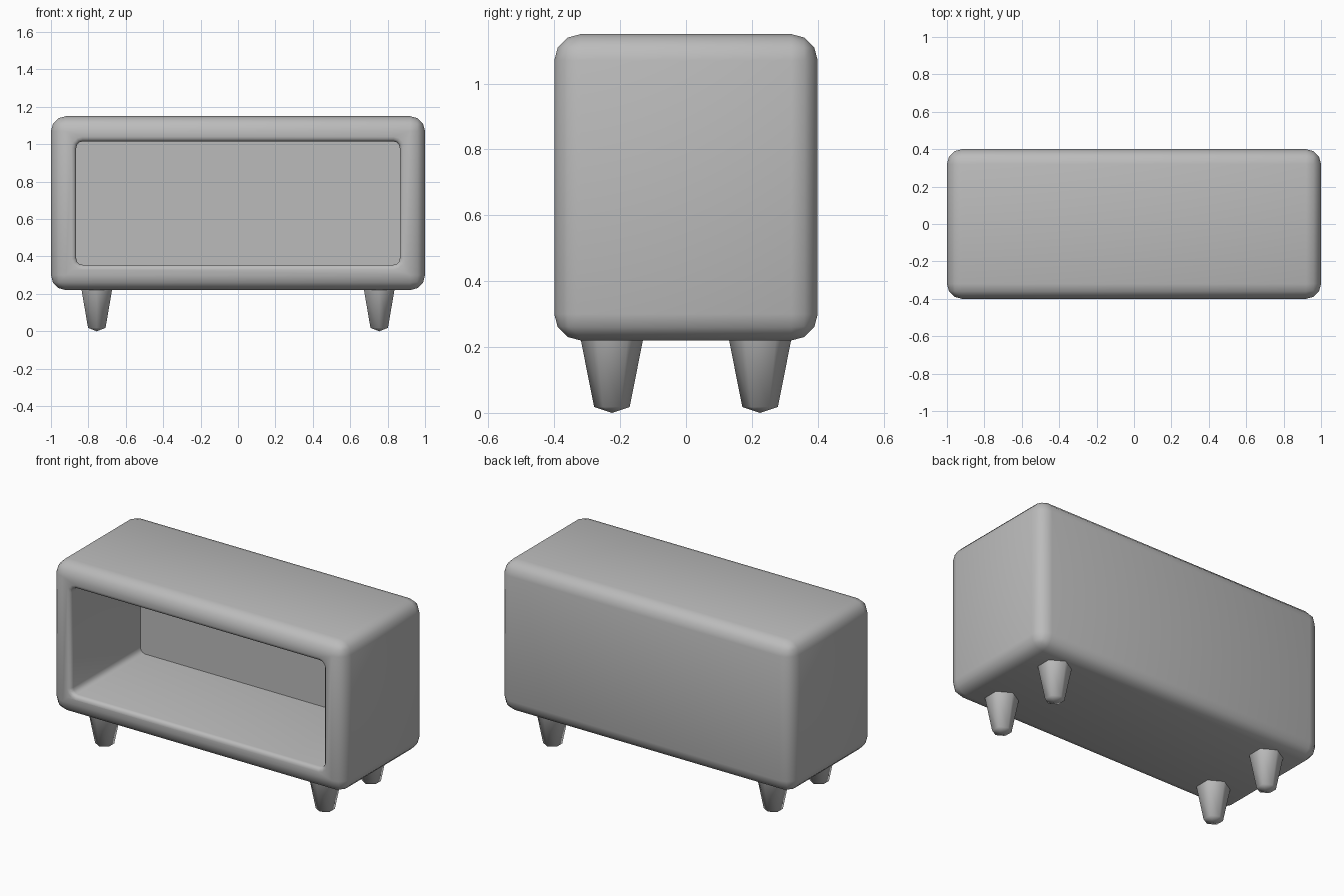
import bpy, bmesh, math
from mathutils import Vector, Matrix

if "Cube" in bpy.data.objects:
    bpy.data.objects.remove(bpy.data.objects["Cube"])

grey = bpy.data.materials.new("plain_grey")
grey.use_nodes = True
colour = (0.5, 0.5, 0.5, 1)
grey.diffuse_color = colour
grey.node_tree.nodes["Principled BSDF"].inputs["Base Color"].default_value = colour

HALF_W, HALF_D, BOTTOM, TOP = 1.0, 0.4, 0.22, 1.15
WALL, DEPTH = 0.135, 0.68


def finish(name, bm):
    bmesh.ops.recalc_face_normals(bm, faces=bm.faces)
    mesh = bpy.data.meshes.new(name)
    bm.to_mesh(mesh)
    bm.free()
    mesh.materials.append(grey)
    obj = bpy.data.objects.new(name, mesh)
    bpy.context.collection.objects.link(obj)
    bpy.ops.object.select_all(action='DESELECT')
    obj.select_set(True)
    bpy.context.view_layer.objects.active = obj
    bpy.ops.object.shade_smooth_by_angle(angle=math.radians(50))
    return obj


def round_edges(bm, edges, radius):
    bmesh.ops.bevel(bm, geom=edges, offset=radius, offset_type='OFFSET',
                    segments=3, profile=0.5, affect='EDGES', clamp_overlap=True)


# Cabinet: a rounded box with a deep opening in its front
bm = bmesh.new()
bmesh.ops.create_cube(bm, size=1)
bmesh.ops.scale(bm, verts=bm.verts, vec=(2 * HALF_W, 2 * HALF_D, TOP - BOTTOM))
bmesh.ops.translate(bm, verts=bm.verts, vec=(0, 0, (TOP + BOTTOM) / 2))
round_edges(bm, bm.edges[:], 0.08)

# Carve the opening out of the large flat front face
front = min(bm.faces, key=lambda f: (round(f.calc_center_median().y, 4), -f.calc_area()))
bmesh.ops.inset_region(bm, faces=[front], thickness=WALL - 0.08, use_even_offset=True)
back = bmesh.ops.extrude_discrete_faces(bm, faces=[front])["faces"][0]
bmesh.ops.translate(bm, verts=back.verts, vec=(0, DEPTH, 0))

# Round the tunnel corners, then the lip of the opening
tunnel = [e for e in bm.edges if e.calc_length() > DEPTH - 0.01
          and abs(e.verts[0].co.y - e.verts[1].co.y) > DEPTH - 0.01
          and abs(e.verts[0].co.x) < HALF_W - 0.1
          and BOTTOM + 0.1 < e.verts[0].co.z < TOP - 0.1]
round_edges(bm, tunnel, 0.035)
lip = [e for e in bm.edges
       if all(abs(v.co.y + HALF_D) < 0.001 and abs(v.co.x) < HALF_W - WALL + 0.002
              and BOTTOM + WALL - 0.002 < v.co.z < TOP - WALL + 0.002 for v in e.verts)
       and any(abs(f.normal.y) < 0.5 for f in e.link_faces)]
round_edges(bm, lip, 0.045)
finish("cabinet", bm)

# Legs: tapered six-sided feet with a shallow pointed underside
for side, x in (("left", 0.755), ("right", -0.755)):
    for end, y in (("front", -0.225), ("back", 0.225)):
        bm = bmesh.new()
        for low, high, r_low, r_high in ((0.018, 0.235, 0.054, 0.097), (0, 0.018, 0, 0.054)):
            place = Matrix.Translation((x, y, (low + high) / 2))
            bmesh.ops.create_cone(bm, segments=6, radius1=r_low, radius2=r_high,
                                  depth=high - low, cap_ends=False, matrix=place)
        bmesh.ops.remove_doubles(bm, verts=bm.verts, dist=0.001)
        rim = [e for e in bm.edges if e.is_boundary]
        bmesh.ops.contextual_create(bm, geom=rim)
        finish(f"{end}_{side}_leg", bm).data.set_sharp_from_angle(angle=math.radians(65))
